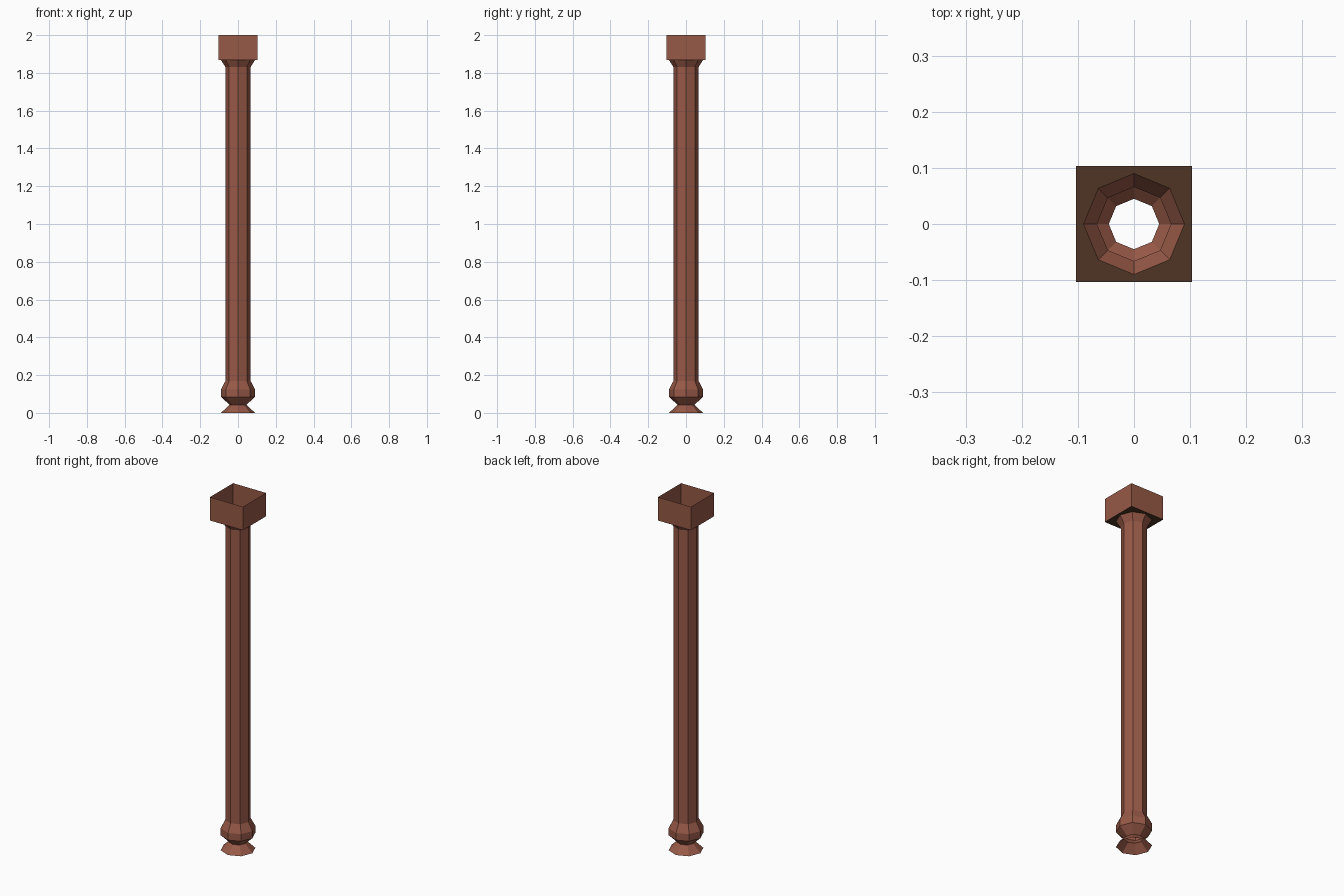
import bpy, bmesh, math

if "Cube" in bpy.data.objects:
    bpy.data.objects.remove(bpy.data.objects["Cube"])


def material(name, rgb):
    m = bpy.data.materials.new(name)
    m.diffuse_color = (*rgb, 1)
    m.use_nodes = True
    m.node_tree.nodes["Principled BSDF"].inputs["Base Color"].default_value = m.diffuse_color
    return m


def finish(name, bm, *mats):
    me = bpy.data.meshes.new(name)
    bm.to_mesh(me)
    bm.free()
    ob = bpy.data.objects.new(name, me)
    for m in mats:
        me.materials.append(m)
    bpy.context.collection.objects.link(ob)
    return ob


def ring(bm, r, z, n, turn=0.0):
    return [bm.verts.new((r * math.cos(turn + math.tau * i / n),
                          r * math.sin(turn + math.tau * i / n), z)) for i in range(n)]


def bridge(bm, low, high):
    n = len(low)
    for i in range(n):
        j = (i + 1) % n
        bm.faces.new((low[i], low[j], high[j], high[i]))


red = material("reddish brown", (0.31, 0.10, 0.063))
dark = material("dark brown", (0.08, 0.035, 0.018))

# Octagonal hollow post: flared foot, bulge, long shaft, flared neck
profile = [(0.09, 0), (0.045, 0.043), (0.09, 0.085), (0.09, 0.125),
           (0.066, 0.17), (0.066, 1.83), (0.09, 1.868)]
bm = bmesh.new()
rings = [ring(bm, r, z, 8) for r, z in profile]
for a, b in zip(rings, rings[1:]):
    bridge(bm, a, b)
finish("post", bm, red)

# Open square cap with a floor around the octagonal opening
H = 0.103
bm = bmesh.new()
low = ring(bm, H * math.sqrt(2), 1.868, 4, math.pi / 4)
high = ring(bm, H * math.sqrt(2), 2.0, 4, math.pi / 4)
bridge(bm, low, high)
hole = ring(bm, 0.09, 1.868, 8)
for i in range(4):
    # hole[2i+1] points at corner i, hole[2i+2] at the middle of the next side
    a, b, c = hole[2 * i + 1], hole[(2 * i + 2) % 8], hole[(2 * i + 3) % 8]
    nxt = low[(i + 1) % 4]
    for tri in ((low[i], a, b), (low[i], b, nxt), (nxt, b, c)):
        bm.faces.new(tri).material_index = 1
for f in bm.faces:
    f.normal_update()
    if f.material_index == 1 and f.normal.z > 0:
        f.normal_flip()
finish("square_cap", bm, red, dark)
